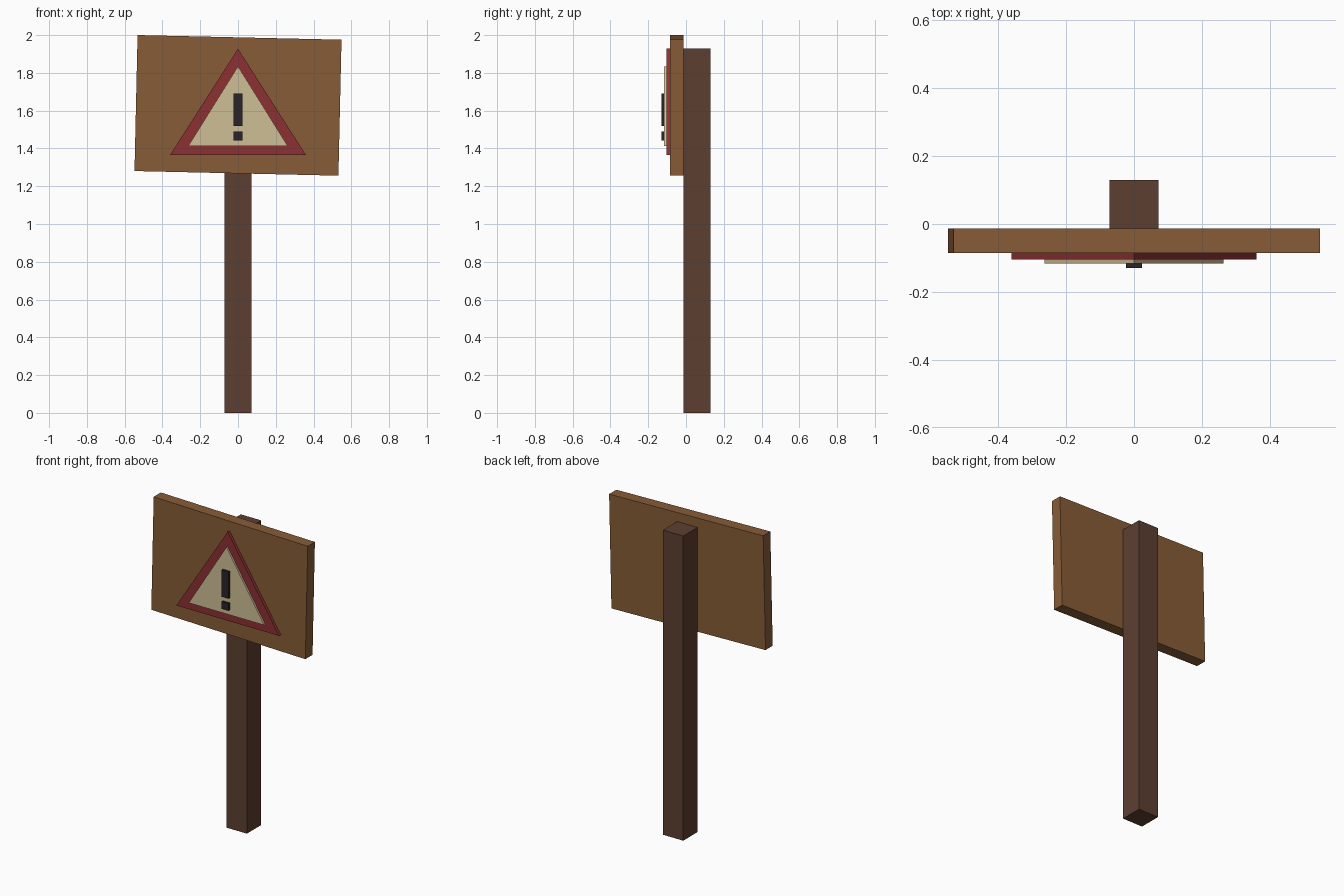
import bpy
import math
from mathutils import Matrix, Vector

cube = bpy.data.objects.get("Cube")
if cube:
    bpy.data.objects.remove(cube, do_unlink=True)


def material(name, srgb):
    """Flat material from 0-255 display colour, stored as linear values."""
    color = [((c / 255 + 0.055) / 1.055) ** 2.4 for c in srgb] + [1.0]
    mat = bpy.data.materials.new(name)
    mat.use_nodes = True
    mat.diffuse_color = color
    bsdf = mat.node_tree.nodes["Principled BSDF"]
    bsdf.inputs["Base Color"].default_value = color
    bsdf.inputs["Roughness"].default_value = 0.9
    return mat


def slab(name, outline, front, back, mat):
    """Extrude a counter-clockwise x-z outline from y=front to y=back."""
    n = len(outline)
    verts = [(x, y, z) for y in (front, back) for x, z in outline]
    faces = [tuple(range(n)), tuple(reversed(range(n, 2 * n)))]
    faces += [(i, i + n, (i + 1) % n + n, (i + 1) % n) for i in range(n)]
    mesh = bpy.data.meshes.new(name)
    mesh.from_pydata(verts, [], faces)
    mesh.materials.append(mat)
    obj = bpy.data.objects.new(name, mesh)
    bpy.context.collection.objects.link(obj)
    return obj


def rect(half_width, bottom, top):
    return [(-half_width, bottom), (half_width, bottom),
            (half_width, top), (-half_width, top)]


def triangle(half_width, bottom, top):
    return [(-half_width, bottom), (half_width, bottom), (0, top)]


dark_wood = material("dark wood", (93, 63, 48))
board_wood = material("board wood", (136, 92, 55))
red = material("warning red", (140, 48, 50))
cream = material("cream", (207, 191, 149))
black = material("soft black", (42, 35, 39))

# Square post behind the board
slab("post", rect(0.0715, 0, 1.93), -0.013, 0.13, dark_wood)

# Slightly tilted board
board = slab("board", rect(0.54, -0.36, 0.36), -0.085, -0.013, board_wood)
board.data.transform(Matrix.Rotation(math.radians(1.3), 4, "Y"))
board.location = Vector((0, 0, 1.628))

# Warning triangle, stacked in layers
slab("triangle_border", triangle(0.36, 1.365, 1.928), -0.104, -0.085, red)
slab("triangle_panel", triangle(0.264, 1.412, 1.835), -0.116, -0.104, cream)

# Exclamation mark
slab("mark_bar", rect(0.024, 1.52, 1.69), -0.13, -0.116, black)
slab("mark_dot", rect(0.024, 1.443, 1.49), -0.13, -0.116, black)
